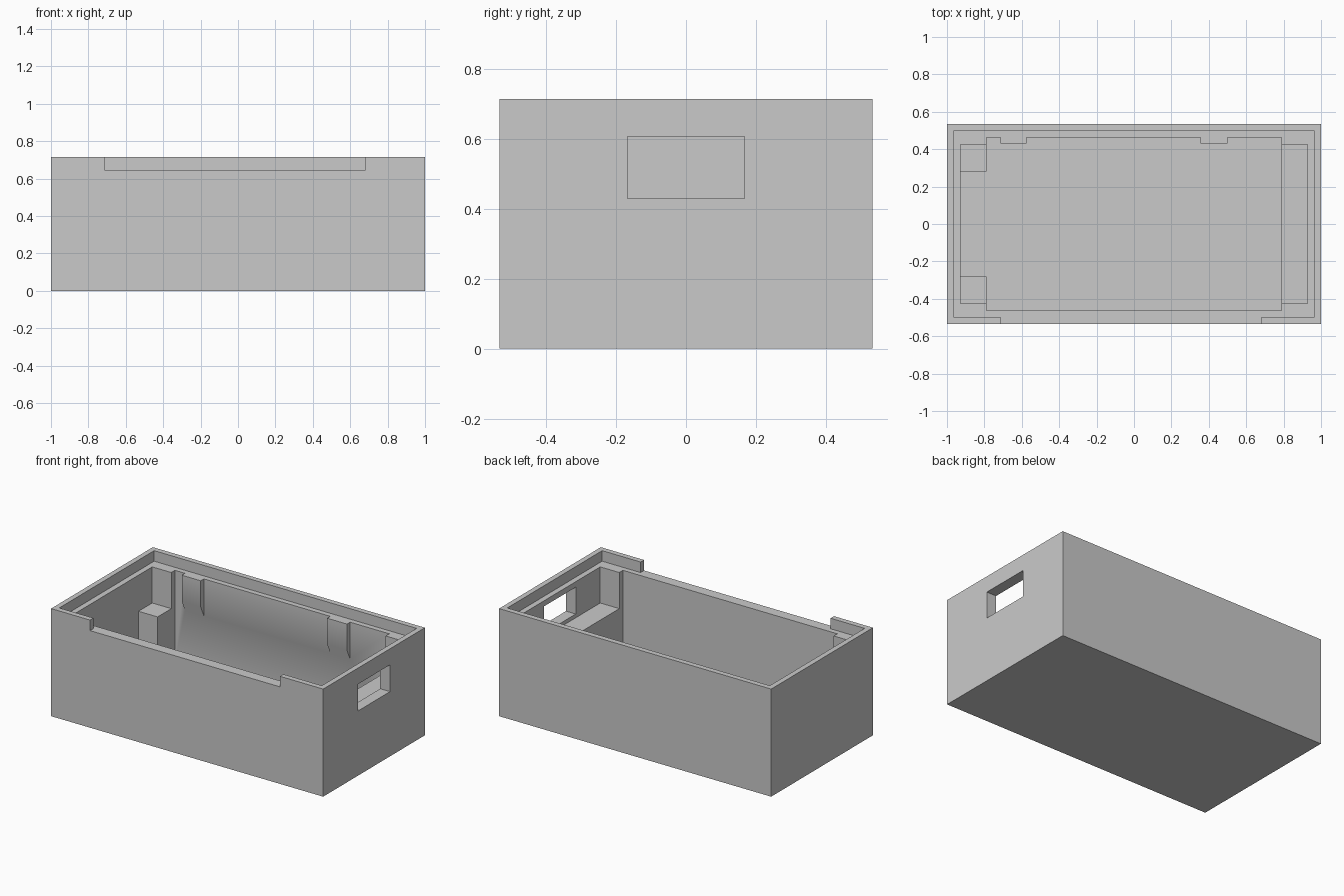
import bpy
import bmesh
import math
from mathutils import Vector

cube = bpy.data.objects.get("Cube")
if cube:
    bpy.data.objects.remove(cube, do_unlink=True)

# Key sizes
HALF_X, HALF_Y, HEIGHT = 1.0, 0.534, 0.715
FLOOR, LEDGE, SHELF = 0.036, 0.645, 0.405
END_X, END_Y = 0.928, 0.425      # end bays of the cavity
MID_X, MID_Y = 0.788, 0.463      # wider middle of the cavity
LIP_X, LIP_Y = 0.965, 0.498      # inside of the thin rim
SINK = 0.015                     # how far added parts sink into the walls

grey = bpy.data.materials.new("plain grey")
grey.use_nodes = True
GREY = (0.59, 0.59, 0.59, 1)
grey.diffuse_color = GREY
grey.node_tree.nodes["Principled BSDF"].inputs["Base Color"].default_value = GREY


def prism(name, outline, low, high, axis="z"):
    """Extrude an outline along z (points are x, y) or along x (points are y, z)."""
    bm = bmesh.new()
    if axis == "z":
        points = [(a, b, low) for a, b in outline]
        step = Vector((0, 0, high - low))
    else:
        points = [(low, a, b) for a, b in outline]
        step = Vector((high - low, 0, 0))
    face = bm.faces.new([bm.verts.new(p) for p in points])
    result = bmesh.ops.extrude_face_region(bm, geom=[face], use_keep_orig=True)
    moved = [v for v in result["geom"] if isinstance(v, bmesh.types.BMVert)]
    bmesh.ops.translate(bm, vec=step, verts=moved)
    bmesh.ops.recalc_face_normals(bm, faces=bm.faces)
    mesh = bpy.data.meshes.new(name)
    bm.to_mesh(mesh)
    bm.free()
    mesh.materials.append(grey)
    obj = bpy.data.objects.new(name, mesh)
    bpy.context.collection.objects.link(obj)
    return obj


def rect(a0, a1, b0, b1):
    return [(a0, b0), (a1, b0), (a1, b1), (a0, b1)]


def combine(target, part, operation):
    mod = target.modifiers.new("combine", "BOOLEAN")
    mod.operation = operation
    mod.solver = "EXACT"
    mod.object = part
    bpy.context.view_layer.objects.active = target
    bpy.ops.object.modifier_apply(modifier=mod.name)
    bpy.data.objects.remove(part, do_unlink=True)


# Outer box
shell = prism("box_shell", rect(-HALF_X, HALF_X, -HALF_Y, HALF_Y), 0, HEIGHT)

# Lid recess, open through the front rim
NOTCH_L, NOTCH_R, OUT = -0.714, 0.682, -0.7
recess = [(-LIP_X, -LIP_Y), (NOTCH_L, -LIP_Y), (NOTCH_L, OUT), (NOTCH_R, OUT),
          (NOTCH_R, -LIP_Y), (LIP_X, -LIP_Y), (LIP_X, LIP_Y), (-LIP_X, LIP_Y)]
combine(shell, prism("recess_cutter", recess, LEDGE, 1), "DIFFERENCE")

# Main cavity with narrower end bays
half = [(MID_X, -MID_Y), (MID_X, -END_Y), (END_X, -END_Y),
        (END_X, END_Y), (MID_X, END_Y), (MID_X, MID_Y)]
cavity = half + [(-x, -y) for x, y in half]
combine(shell, prism("cavity_cutter", cavity, FLOOR, 0.9), "DIFFERENCE")

# Window in one end wall
window = rect(-0.168, 0.168, 0.43, 0.608)
combine(shell, prism("window_cutter", window, 0.86, 1.1, "x"), "DIFFERENCE")

# Raised shelf below the window
DEEP_X, DEEP_Y, BASE = END_X + SINK, END_Y + SINK, FLOOR - SINK
shelf = rect(MID_X, DEEP_X, -DEEP_Y, DEEP_Y)
combine(shell, prism("end_shelf", shelf, BASE, SHELF), "UNION")

# Corner posts at the opposite end
for side in (-1, 1):
    y0, y1 = sorted((side * 0.281, side * DEEP_Y))
    post = rect(-DEEP_X, -MID_X, y0, y1)
    combine(shell, prism("corner_post", post, BASE, SHELF), "UNION")

# Clips on the back wall, with undersides sloping back into it
clip = [(MID_Y + SINK, LEDGE), (0.43, LEDGE), (0.43, 0.47),
        (MID_Y, 0.4), (MID_Y + SINK, 0.4)]
for x0, x1 in ((-0.714, -0.575), (0.355, 0.5)):
    combine(shell, prism("wall_clip", clip, x0, x1, "x"), "UNION")

# Soft shading only where the clips blend into the wall
for obj in bpy.context.selected_objects:
    obj.select_set(False)
shell.select_set(True)
bpy.context.view_layer.objects.active = shell
bpy.ops.object.shade_smooth_by_angle(angle=math.radians(30))
